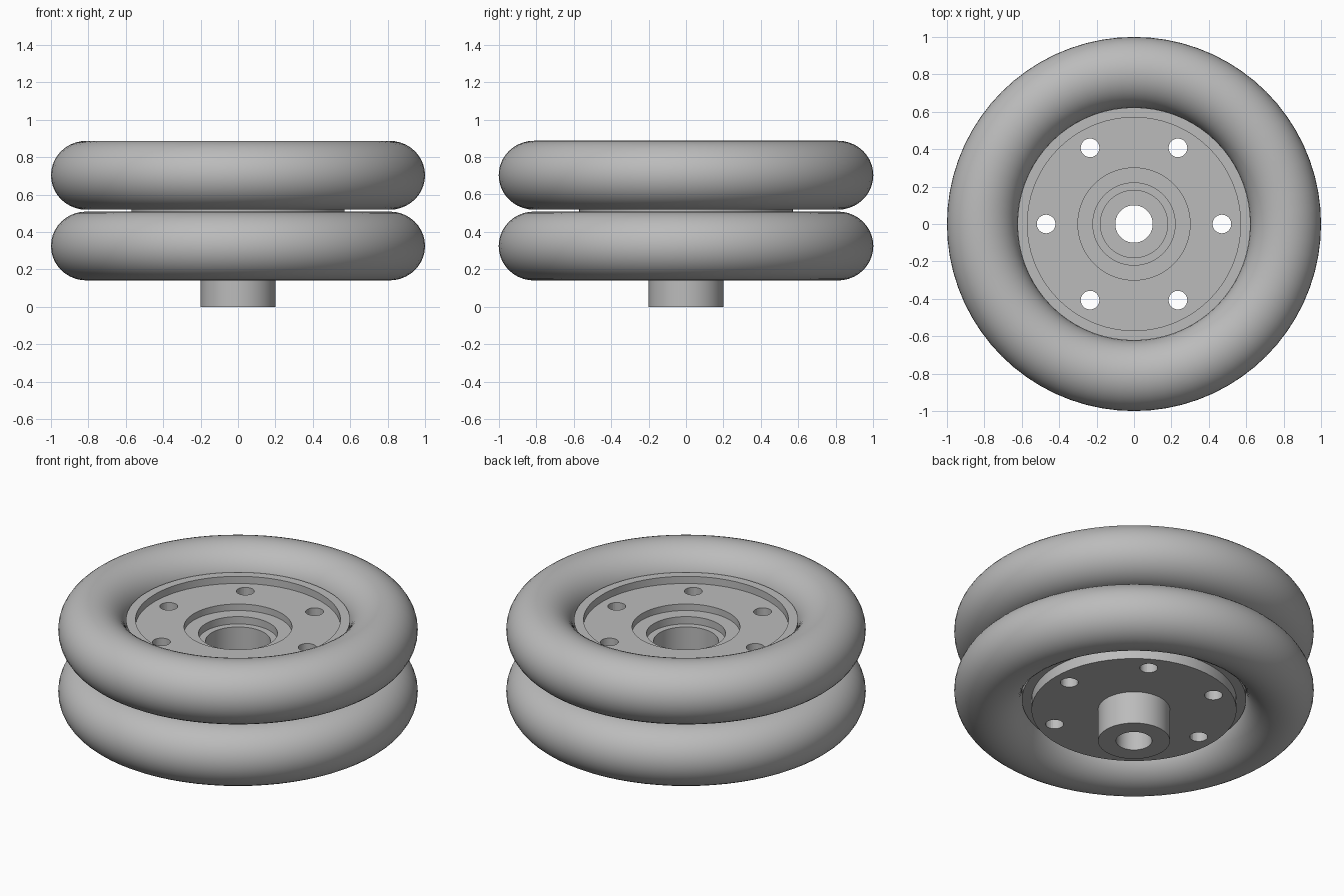
import bpy, bmesh, math

if "Cube" in bpy.data.objects:
    bpy.data.objects.remove(bpy.data.objects["Cube"])

SEG = 72
grey = bpy.data.materials.new("mid_grey")
grey.diffuse_color = (0.5, 0.5, 0.5, 1)
grey.use_nodes = True
grey.node_tree.nodes["Principled BSDF"].inputs["Base Color"].default_value = grey.diffuse_color


def lathe(name, profile, angle=30):
    """Revolve a closed (radius, height) profile around z."""
    bm = bmesh.new()
    rings = []
    for i in range(SEG):
        a = 2 * math.pi * i / SEG
        rings.append([bm.verts.new((r * math.cos(a), r * math.sin(a), z)) for r, z in profile])
    n = len(profile)
    for i in range(SEG):
        a, b = rings[i], rings[(i + 1) % SEG]
        for j in range(n):
            k = (j + 1) % n
            bm.faces.new((a[j], b[j], b[k], a[k]))
    bmesh.ops.recalc_face_normals(bm, faces=bm.faces)
    mesh = bpy.data.meshes.new(name)
    bm.to_mesh(mesh)
    bm.free()
    obj = bpy.data.objects.new(name, mesh)
    bpy.context.collection.objects.link(obj)
    mesh.materials.append(grey)
    smooth(obj, angle)
    return obj


def smooth(obj, angle):
    bpy.ops.object.select_all(action='DESELECT')
    obj.select_set(True)
    bpy.context.view_layer.objects.active = obj
    bpy.ops.object.shade_smooth_by_angle(angle=math.radians(angle))


# Twin tyres with round cross-sections
for name, zc in (("lower_tyre", 0.325), ("upper_tyre", 0.703)):
    ring = [(0.811 + 0.189 * math.cos(t), zc + 0.184 * math.sin(t))
            for t in (2 * math.pi * k / 40 for k in range(40))]
    lathe(name, ring, 60)

# Hub: boss, rim flanges, dished face and stepped bearing bore
hub = lathe("hub", [
    (0.10, 0.0), (0.20, 0.0), (0.20, 0.20), (0.57, 0.20),
    (0.57, 0.265), (0.623, 0.265), (0.623, 0.385), (0.57, 0.385),
    (0.57, 0.645), (0.623, 0.645), (0.623, 0.764), (0.57, 0.764),
    (0.57, 0.72), (0.30, 0.72), (0.30, 0.68), (0.22, 0.68),
    (0.22, 0.635), (0.18, 0.635), (0.18, 0.25), (0.10, 0.25)])

# Six bolt holes through the hub
bm = bmesh.new()
for i in range(6):
    a = math.radians(60 * i)
    res = bmesh.ops.create_cone(bm, cap_ends=True, segments=24, radius1=0.05, radius2=0.05, depth=1.0)
    bmesh.ops.translate(bm, verts=res["verts"], vec=(0.47 * math.cos(a), 0.47 * math.sin(a), 0.45))
mesh = bpy.data.meshes.new("hole_cutter")
bm.to_mesh(mesh)
bm.free()
mesh.materials.append(grey)
cutter = bpy.data.objects.new("hole_cutter", mesh)
bpy.context.collection.objects.link(cutter)
cutter.hide_render = True
mod = hub.modifiers.new("bolt_holes", 'BOOLEAN')
mod.operation = 'DIFFERENCE'
mod.solver = 'EXACT'
mod.object = cutter
bpy.context.view_layer.objects.active = hub
bpy.ops.object.modifier_apply(modifier=mod.name)
bpy.data.objects.remove(cutter)
smooth(hub, 30)
